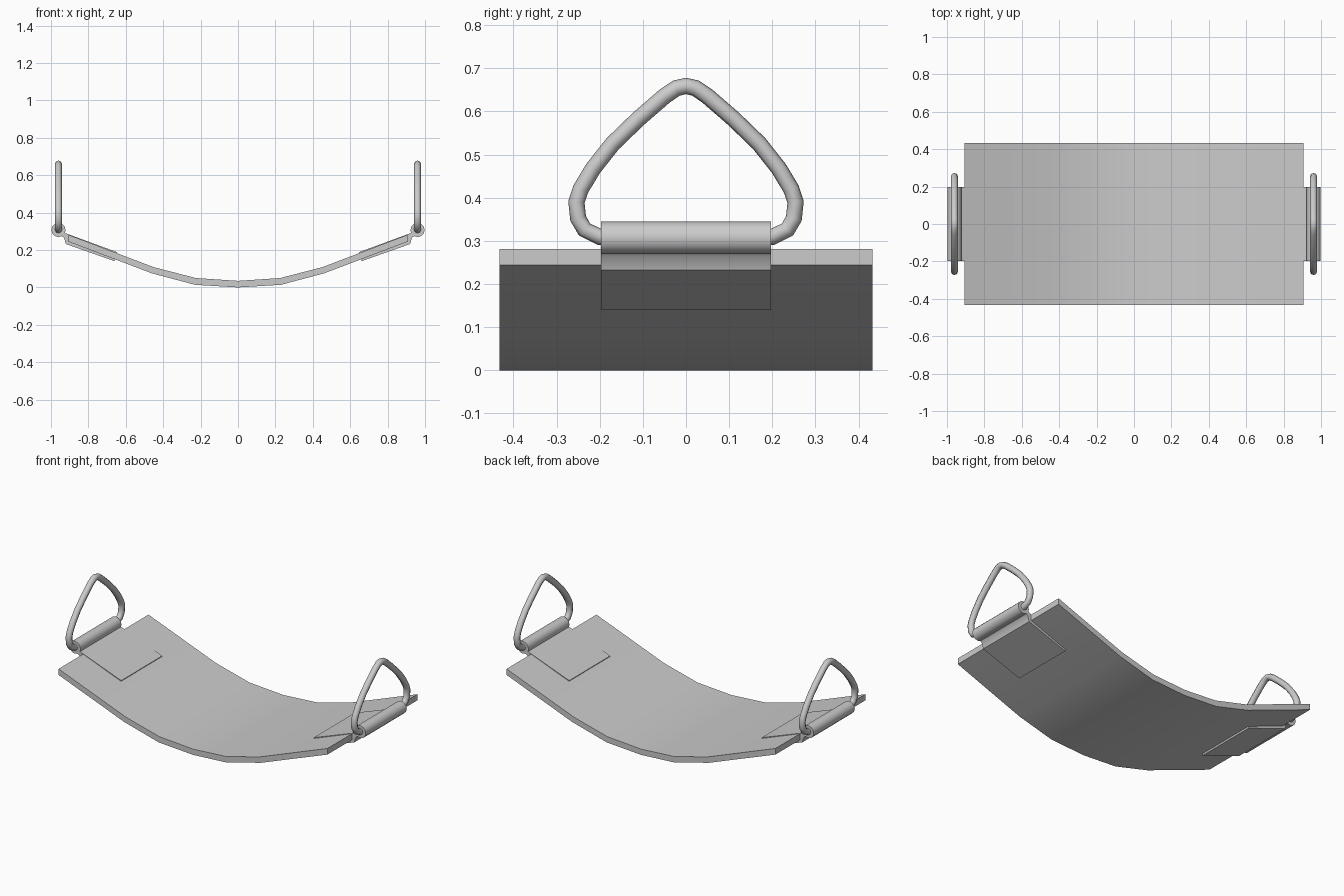
import bpy, bmesh, math

if "Cube" in bpy.data.objects:
    bpy.data.objects.remove(bpy.data.objects["Cube"])


def extrude_profile(name, pts, half_width):
    """Closed xz profile extruded symmetrically along y."""
    bm = bmesh.new()
    face = bm.faces.new([bm.verts.new((x, -half_width, z)) for x, z in pts])
    ext = bmesh.ops.extrude_face_region(bm, geom=[face])
    new = [v for v in ext["geom"] if isinstance(v, bmesh.types.BMVert)]
    bmesh.ops.translate(bm, verts=new, vec=(0, 2 * half_width, 0))
    bmesh.ops.recalc_face_normals(bm, faces=bm.faces)
    me = bpy.data.meshes.new(name)
    bm.to_mesh(me)
    bm.free()
    ob = bpy.data.objects.new(name, me)
    bpy.context.collection.objects.link(ob)
    bpy.ops.object.select_all(action='DESELECT')
    ob.select_set(True)
    bpy.context.view_layer.objects.active = ob
    bpy.ops.object.shade_smooth_by_angle(angle=math.radians(50))
    return ob


def mirrored(right):
    """Right half (outermost last, first point on axis) to a full open line."""
    return [(-a, b) for a, b in reversed(right[1:])] + right


# Sagging seat slab
bottom = [(0, 0), (0.23, 0.014), (0.46, 0.075), (0.905, 0.244)]
top = [(0, 0.035), (0.225, 0.05), (0.45, 0.108), (0.905, 0.281)]
extrude_profile("seat", mirrored(bottom) + mirrored(top)[::-1], 0.432)

# Hanger strap: clamp plates around the seat end, rolled into a sleeve
cx, cz, r = 0.96, 0.307, 0.038
sleeve = [(cx + r * math.cos(math.radians(a)), cz + r * math.sin(math.radians(a)))
          for a in range(-120, 181, 30)]
strap = ([(0.66, 0.14), (0.92, 0.232), (0.93, 0.265)] + sleeve
         + [(0.925, 0.291), (0.648, 0.189)])

# Triangular ring path in yz, from apex down to the bar inside the sleeve
ring = [(0, 0.659), (0.022, 0.654), (0.05, 0.635), (0.11, 0.583), (0.17, 0.525),
        (0.215, 0.468), (0.244, 0.42), (0.254, 0.39), (0.25, 0.352),
        (0.235, 0.326), (0.2, 0.309), (0.17, 0.306)]

for side, s in (("left", -1), ("right", 1)):
    extrude_profile(side + "_strap", [(s * x, z) for x, z in strap], 0.197)

    path = mirrored(ring)
    cu = bpy.data.curves.new(side + "_ring", 'CURVE')
    cu.dimensions = '3D'
    cu.bevel_depth = 0.019
    cu.bevel_resolution = 2
    sp = cu.splines.new('POLY')
    sp.points.add(len(path) - 1)
    for p, (y, z) in zip(sp.points, path):
        p.co = (s * cx, y, z, 1)
    sp.use_cyclic_u = True
    sp.use_smooth = True
    bpy.context.collection.objects.link(bpy.data.objects.new(side + "_ring", cu))
